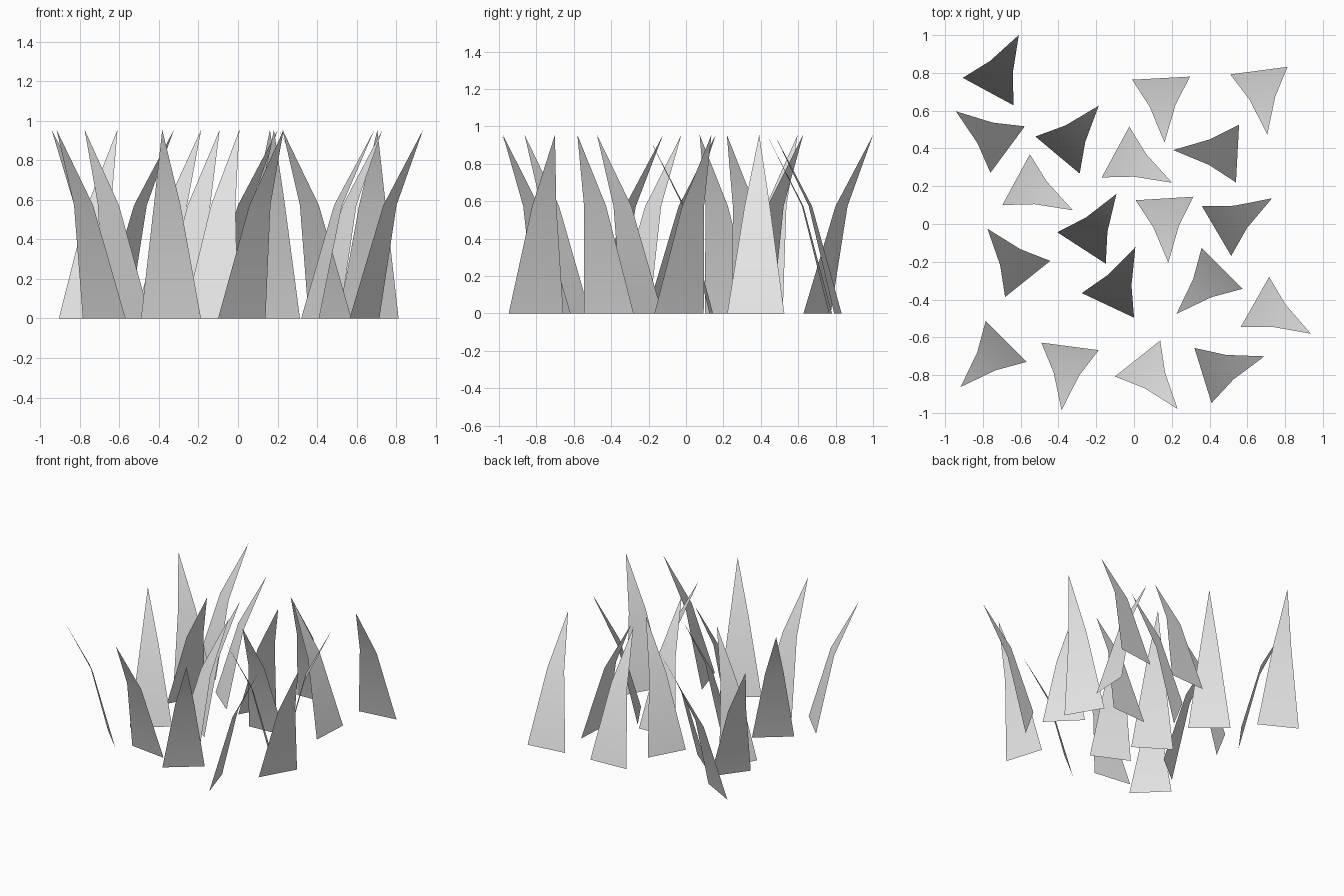
import bpy, math

if "Cube" in bpy.data.objects:
    bpy.data.objects.remove(bpy.data.objects["Cube"])

# Single flat colour for all the grass
grey = bpy.data.materials.new("light_grey")
grey.diffuse_color = (0.8, 0.8, 0.8, 1.0)
grey.use_nodes = True
grey.node_tree.nodes["Principled BSDF"].inputs["Base Color"].default_value = grey.diffuse_color

# Blade profile: (forward lean, height, half width)
PROFILE = [(0.0, 0.0, 0.153), (0.148, 0.573, 0.068), (0.341, 0.955, 0.0)]


def blade_mesh():
    """Bent sheet: a tapering quad below, a pointed triangle above."""
    verts = []
    for lean, z, half in PROFILE:
        sides = (-half, half) if half else (0.0,)
        verts += [(lean, y, z) for y in sides]
    # wound so the upper side of the leaning sheet faces outward
    faces = [(0, 2, 3, 1), (2, 4, 3)]
    mesh = bpy.data.meshes.new("grass_blade")
    mesh.from_pydata(verts, [], faces)
    mesh.materials.append(grey)
    # upper side normal points backward and up
    if mesh.polygons[0].normal.z < 0:
        mesh.flip_normals()
    mesh.shade_smooth()
    return mesh


# Blade placement: base centre x, base centre y, lean direction in degrees
BLADES = [
    (-0.772, 0.701, 61.6), (-0.669, 0.394, 143.5), (-0.405, 0.365, 50.1),
    (-0.624, 0.235, -28.4), (-0.098, 0.381, -28.5), (0.143, 0.772, -86.9),
    (0.661, 0.812, -82.5), (0.548, 0.373, 176.9), (0.161, 0.135, -86.5),
    (0.437, -0.037, 30.5), (-0.278, -0.127, 57.1), (-0.563, -0.291, 128.7),
    (-0.138, -0.431, 64.8), (0.466, -0.235, -135.0), (0.640, -0.413, -29.5),
    (-0.677, -0.622, -135.0), (-0.339, -0.648, -97.5), (0.019, -0.712, -51.6),
    (0.365, -0.802, 17.3),
]

# Grass blades, all sharing one mesh
mesh = blade_mesh()
for i, (x, y, yaw) in enumerate(BLADES, 1):
    blade = bpy.data.objects.new(f"grass_blade_{i:02d}", mesh)
    blade.location = (x, y, 0.0)
    blade.rotation_euler.z = math.radians(yaw)
    bpy.context.collection.objects.link(blade)
